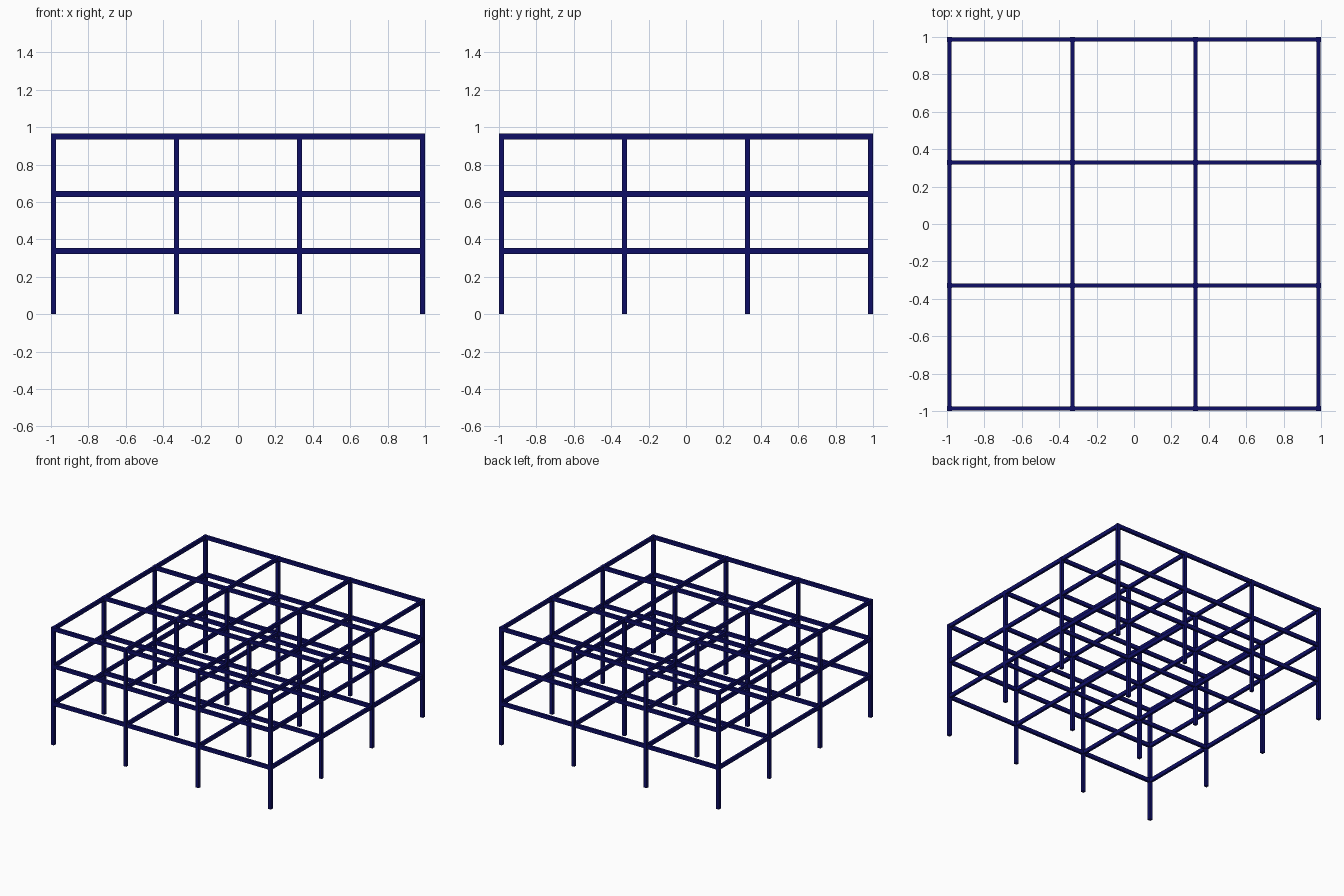
import bpy
import bmesh
from mathutils import Matrix, Vector

if "Cube" in bpy.data.objects:
    bpy.data.objects.remove(bpy.data.objects["Cube"])

navy = bpy.data.materials.new("navy_steel")
navy.use_nodes = True
COLOR = (0.004, 0.004, 0.13, 1)
navy.diffuse_color = COLOR
navy.node_tree.nodes["Principled BSDF"].inputs["Base Color"].default_value = COLOR

GRID = [-0.987, -0.329, 0.329, 0.987]   # column lines in both directions
LEVELS = [0.337, 0.643, 0.95]           # beam centre heights
COLUMN = 0.026
BEAM_WIDTH, BEAM_DEPTH = 0.02, 0.031
TOP = LEVELS[-1] + BEAM_DEPTH / 2


def bar(name, centre, size):
    """Square-edged steel member as its own object."""
    bm = bmesh.new()
    place = Matrix.Translation(Vector(centre)) @ Matrix.Diagonal((*size, 1))
    bmesh.ops.create_cube(bm, size=1, matrix=place)
    mesh = bpy.data.meshes.new(name)
    bm.to_mesh(mesh)
    bm.free()
    mesh.materials.append(navy)
    obj = bpy.data.objects.new(name, mesh)
    bpy.context.collection.objects.link(obj)


# Columns at every grid crossing
for x in GRID:
    for y in GRID:
        bar("column", (x, y, TOP / 2), (COLUMN, COLUMN, TOP))

# Floor and roof beams, one per bay, running between column centres
for z in LEVELS:
    for line in GRID:
        for start, end in zip(GRID, GRID[1:]):
            mid, span = (start + end) / 2, end - start
            bar("cross_beam", (mid, line, z), (span, BEAM_WIDTH, BEAM_DEPTH))
            bar("side_beam", (line, mid, z), (BEAM_WIDTH, span, BEAM_DEPTH))
